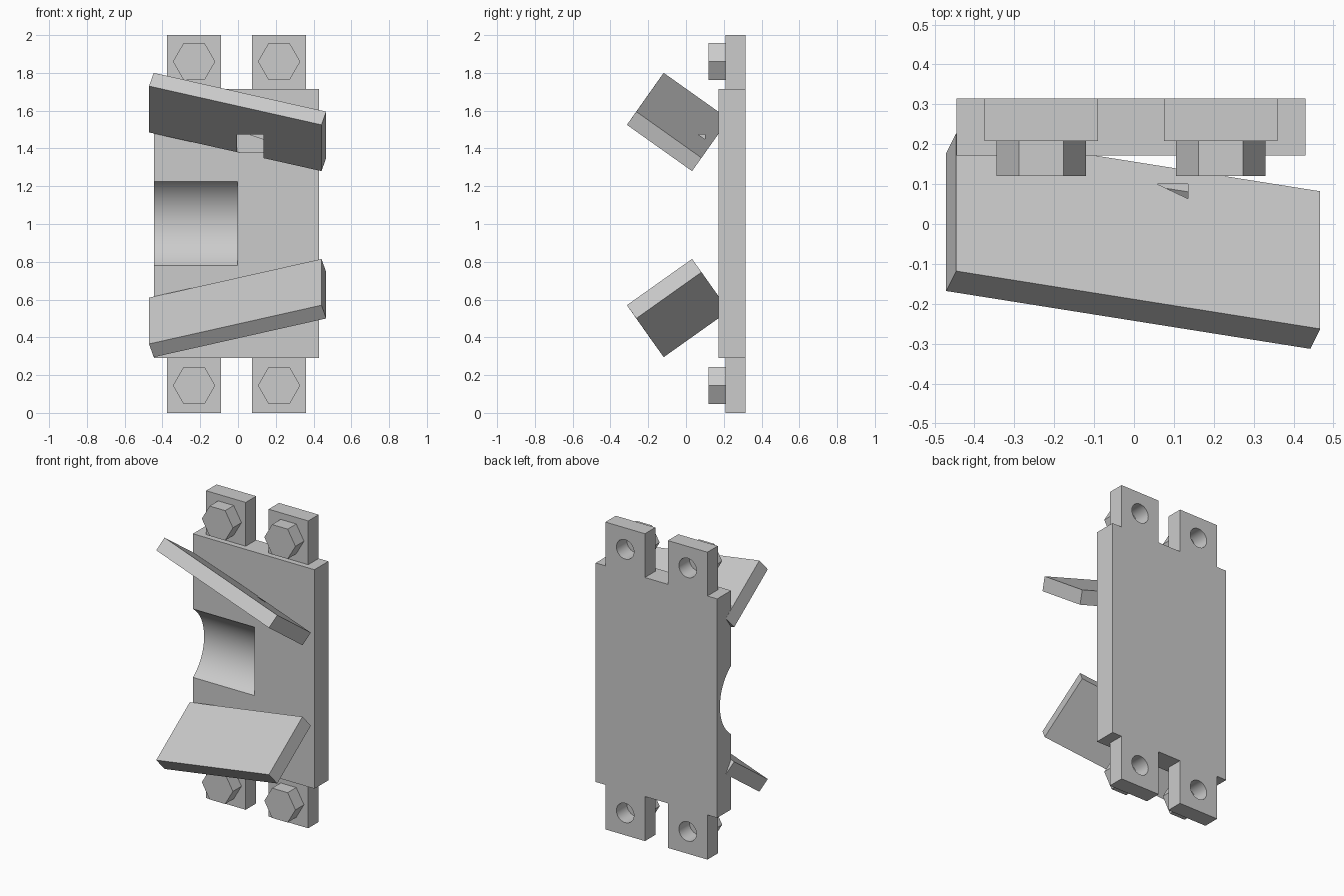
import bpy, bmesh, math
from mathutils import Vector

if "Cube" in bpy.data.objects:
    bpy.data.objects.remove(bpy.data.objects["Cube"])


def finish(name, bm):
    bmesh.ops.recalc_face_normals(bm, faces=bm.faces)
    me = bpy.data.meshes.new(name)
    bm.to_mesh(me)
    bm.free()
    ob = bpy.data.objects.new(name, me)
    bpy.context.collection.objects.link(ob)
    return ob


def slab(name, corner, a, b, c):
    """Box spanned by three edge vectors from one corner."""
    bm = bmesh.new()
    bmesh.ops.create_cube(bm, size=1)
    a, b, c, corner = Vector(a), Vector(b), Vector(c), Vector(corner)
    for v in bm.verts:
        p = v.co + Vector((.5, .5, .5))
        v.co = corner + a * p.x + b * p.y + c * p.z
    return finish(name, bm)


def box(name, x0, x1, y0, y1, z0, z1):
    return slab(name, (x0, y0, z0), (x1 - x0, 0, 0), (0, y1 - y0, 0), (0, 0, z1 - z0))


def prism(name, n, r, depth, center, axis):
    """Regular prism along x or y; vertices start on the x axis for y prisms."""
    bm = bmesh.new()
    ends = []
    for s in (-.5, .5):
        ring = []
        for i in range(n):
            t = 2 * math.pi * i / n
            u, w = r * math.cos(t), r * math.sin(t)
            p = (s * depth, u, w) if axis == 'X' else (u, s * depth, w)
            ring.append(bm.verts.new(Vector(center) + Vector(p)))
        ends.append(ring)
        bm.faces.new(ring)
    for i in range(n):
        j = (i + 1) % n
        bm.faces.new((ends[0][i], ends[0][j], ends[1][j], ends[1][i]))
    return finish(name, bm)


def cut(ob, cutter):
    cutter.hide_render = True
    m = ob.modifiers.new("cut", 'BOOLEAN')
    m.operation, m.solver, m.object = 'DIFFERENCE', 'EXACT', cutter
    bpy.context.view_layer.objects.active = ob
    bpy.ops.object.modifier_apply(modifier=m.name)
    bpy.data.objects.remove(cutter)


def smooth(ob):
    bpy.ops.object.select_all(action='DESELECT')
    ob.select_set(True)
    bpy.context.view_layer.objects.active = ob
    bpy.ops.object.shade_smooth_by_angle(angle=math.radians(30))


# main plate with a rounded channel running in from the left side
plate = box("plate", -.445, .43, .172, .315, .29, 1.715)
cut(plate, prism("channel_cutter", 96, .273, .597, (-.3015, .014, 1.003), 'X'))
smooth(plate)

# four mounting tabs, each drilled from the back and capped by a hex bolt head
for level, z0, z1, zc in (("lower", 0, .29, .145), ("upper", 1.715, 2, 1.86)):
    for side, xc in (("left", -.2325), ("right", .2175)):
        tab = box(f"{level}_{side}_tab", xc - .1425, xc + .1425, .208, .315, z0, z1)
        cut(tab, prism("hole_cutter", 32, .063, .3, (xc, .26, zc), 'Y'))
        smooth(tab)
        prism(f"{level}_{side}_bolt", 6, .112, .088, (xc, .164, zc), 'Y')

# two tilted fins, mirror images of each other about the height z = 1.0475
for name, s in (("lower_fin", 1), ("upper_fin", -1)):
    fin = slab(name, (.442, -.313, 1.0475 - .4775 * s),
               (-.913, .145, -.205 * s),
               (0, .345, .245 * s),
               (.025, .05, -.07 * s))
    if s < 0:
        # notch in the underside of the upper fin
        cut(fin, box("notch_cutter", -.005, .135, -.2, .1, 1.25, 1.475))
